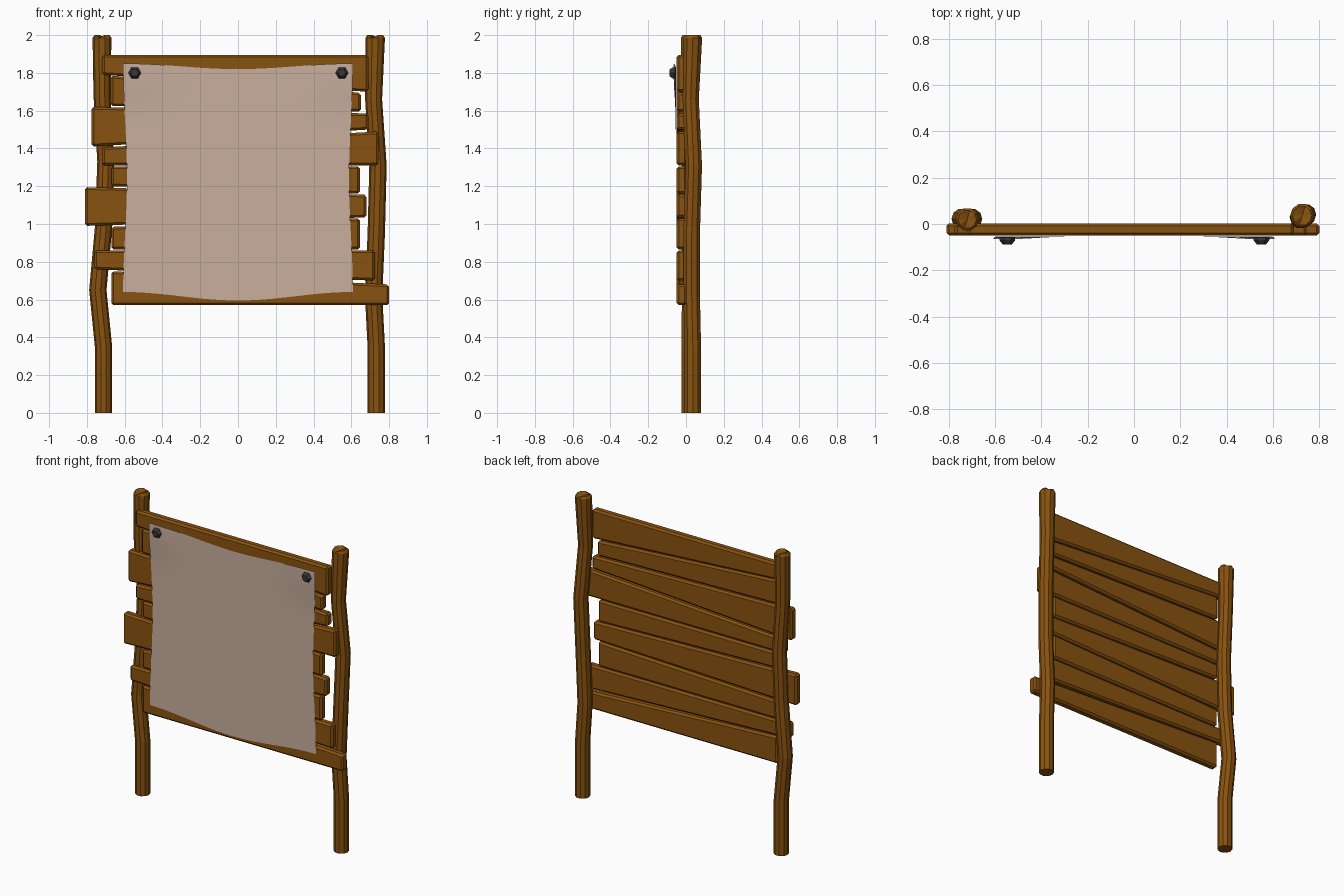
import bpy, bmesh
from math import sin, cos, pi, exp

if "Cube" in bpy.data.objects:
    bpy.data.objects.remove(bpy.data.objects["Cube"])


def material(name, color):
    m = bpy.data.materials.new(name)
    m.diffuse_color = (*color, 1)
    m.use_nodes = True
    m.node_tree.nodes["Principled BSDF"].inputs["Base Color"].default_value = m.diffuse_color
    return m


wood = material("wood", (0.25, 0.085, 0.005))
paper_mat = material("paper", (0.58, 0.43, 0.34))
iron = material("iron", (0.04, 0.04, 0.04))


def finish(name, bm, mat):
    bmesh.ops.recalc_face_normals(bm, faces=bm.faces)
    me = bpy.data.meshes.new(name)
    bm.to_mesh(me)
    bm.free()
    ob = bpy.data.objects.new(name, me)
    bpy.context.collection.objects.link(ob)
    me.materials.append(mat)
    return ob


def post(name, path, sides=10):
    """Crooked round post: rings along (x, y, z, radius), with a worn, split top."""
    bm = bmesh.new()
    rings = []
    for x, y, z, r in path:
        rings.append([bm.verts.new((x + r * cos(2 * pi * i / sides),
                                    y + r * sin(2 * pi * i / sides), z)) for i in range(sides)])
    for a, b in zip(rings, rings[1:]):
        for i in range(sides):
            j = (i + 1) % sides
            bm.faces.new((a[i], a[j], b[j], b[i]))
    bm.faces.new(rings[0])
    x, y, z, r = path[-1]
    centre = bm.verts.new((x, y, z - 0.012))
    for i in range(sides):
        bm.faces.new((rings[-1][i], rings[-1][(i + 1) % sides], centre))
    # small notches on the rim
    for i in (2, 7):
        rings[-1][i].co.z -= 0.015
    return finish(name, bm, wood)


post("left_post", [(-0.712, 0.02, 0, 0.046), (-0.712, 0.02, 0.35, 0.046),
                   (-0.742, 0.022, 0.65, 0.046), (-0.712, 0.018, 0.98, 0.046),
                   (-0.70, 0.022, 1.33, 0.045), (-0.72, 0.016, 1.68, 0.045),
                   (-0.72, 0.02, 1.985, 0.05), (-0.72, 0.02, 2.0, 0.04)])
post("right_post", [(0.732, 0.036, 0, 0.046), (0.732, 0.036, 0.35, 0.046),
                    (0.718, 0.03, 0.62, 0.046), (0.732, 0.03, 0.95, 0.046),
                    (0.741, 0.041, 1.31, 0.046), (0.718, 0.025, 1.66, 0.045),
                    (0.726, 0.036, 1.985, 0.052), (0.726, 0.036, 2.0, 0.042)])

# Tapered planks: left x, left bottom, left top, right x, right bottom, right top
planks = [(-0.72, 1.79, 1.895, 0.69, 1.70, 1.895),
          (-0.675, 1.625, 1.785, 0.65, 1.595, 1.695),
          (-0.775, 1.41, 1.62, 0.69, 1.50, 1.585),
          (-0.72, 1.31, 1.405, 0.745, 1.31, 1.49),
          (-0.67, 1.20, 1.305, 0.645, 1.16, 1.305),
          (-0.81, 0.99, 1.195, 0.68, 1.035, 1.155),
          (-0.67, 0.865, 0.985, 0.645, 0.865, 1.03),
          (-0.76, 0.76, 0.86, 0.725, 0.70, 0.86),
          (-0.67, 0.57, 0.75, 0.80, 0.57, 0.68)]
for n, (xl, zlb, zlt, xr, zrb, zrt) in enumerate(planks, 1):
    bm = bmesh.new()
    bmesh.ops.create_cube(bm, size=2)
    for v in bm.verts:
        left, top = v.co.x < 0, v.co.z > 0
        v.co = (xl if left else xr, -0.05 if v.co.y < 0 else 0.003,
                (zlt if top else zlb) if left else (zrt if top else zrb))
    ob = finish(f"plank_{n}", bm, wood)
    bev = ob.modifiers.new("bevel", 'BEVEL')
    bev.width, bev.segments = 0.012, 1

# Sagging notice sheet, lifted a little around the two bolts
bm = bmesh.new()
bmesh.ops.create_grid(bm, x_segments=20, y_segments=20, size=1)
for v in bm.verts:
    u, w = v.co.x, v.co.y
    sag = 0.5 * (1 + cos(pi * u))
    x = u * (0.608 - 0.02 * cos(pi * w / 2) ** 2)
    z = 1.245 + 0.605 * w - sag * (0.03 if w > 0 else 0.045) * abs(w)
    lift = exp(-((abs(x) - 0.55) / 0.16) ** 2 - ((z - 1.8) / 0.15) ** 2)
    v.co = (x, -0.054 - 0.012 * lift, z)
sheet = finish("paper_sheet", bm, paper_mat)
for p in sheet.data.polygons:
    p.use_smooth = True

# Hexagonal bolt heads, narrowing to the front
for side, x in (("left", -0.547), ("right", 0.55)):
    bm = bmesh.new()
    rings = [[bm.verts.new((x + r * cos(pi * i / 3), y, 1.8 + r * sin(pi * i / 3)))
              for i in range(6)] for y, r in ((-0.058, 0.034), (-0.07, 0.034), (-0.088, 0.02))]
    for a, b in zip(rings, rings[1:]):
        for i in range(6):
            j = (i + 1) % 6
            bm.faces.new((a[i], a[j], b[j], b[i]))
    bm.faces.new(rings[0])
    bm.faces.new(rings[-1])
    finish(f"{side}_bolt", bm, iron)
